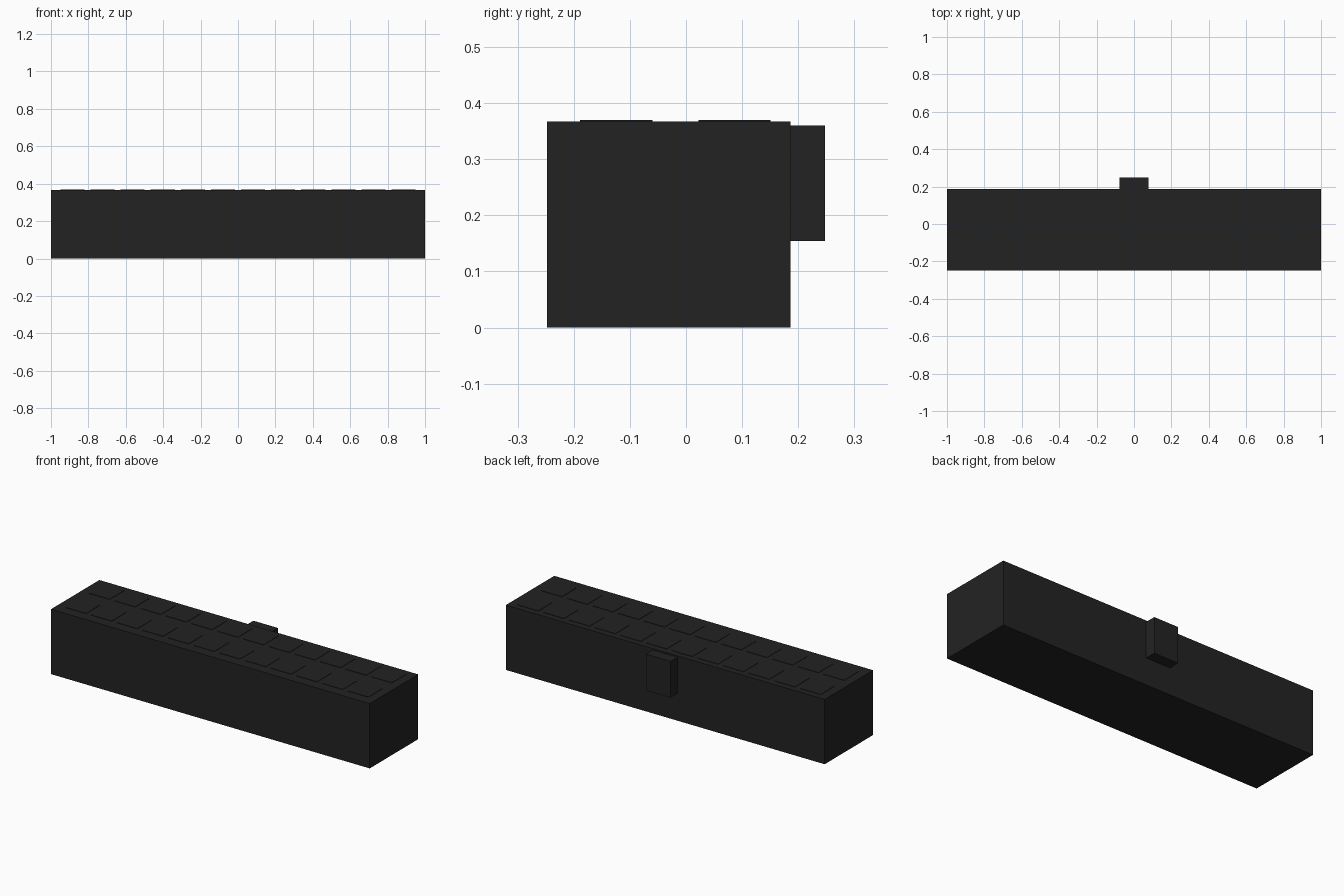
import bpy
import bmesh
from mathutils import Matrix, Vector

cube = bpy.data.objects.get("Cube")
if cube:
    bpy.data.objects.remove(cube, do_unlink=True)

# Single near-black material
black = bpy.data.materials.new("matte_black")
black.use_nodes = True
colour = (0.0165, 0.0165, 0.0165, 1)
black.diffuse_color = colour
bsdf = black.node_tree.nodes["Principled BSDF"]
bsdf.inputs["Base Color"].default_value = colour
bsdf.inputs["Roughness"].default_value = 0.8


def add_box(bm, lo, hi):
    lo, hi = Vector(lo), Vector(hi)
    matrix = Matrix.Translation((lo + hi) / 2) @ Matrix.Diagonal((*(hi - lo), 1))
    bmesh.ops.create_cube(bm, size=1, matrix=matrix)


def make_part(name, boxes):
    bm = bmesh.new()
    for lo, hi in boxes:
        add_box(bm, lo, hi)
    mesh = bpy.data.meshes.new(name)
    bm.to_mesh(mesh)
    bm.free()
    mesh.materials.append(black)
    obj = bpy.data.objects.new(name, mesh)
    bpy.context.collection.objects.link(obj)
    return obj


BACK, TOP = 0.186, 0.3675

# Long housing and the mounting block on its back
make_part("housing", [((-1, -0.248, 0), (1, BACK, TOP))])
make_part("mounting_block", [((-0.077, BACK - 0.005, 0.154), (0.077, 0.248, 0.36))])

# Two rows of twelve thin square pads on the top
PAD, PITCH, COUNT = 0.129, 0.161, 12
pads = []
for y in (-0.189, 0.022):
    for i in range(COUNT):
        x = (i - (COUNT - 1) / 2) * PITCH - PAD / 2
        pads.append(((x, y, TOP - 0.003), (x + PAD, y + PAD, TOP + 0.002)))
make_part("top_pads", pads)
